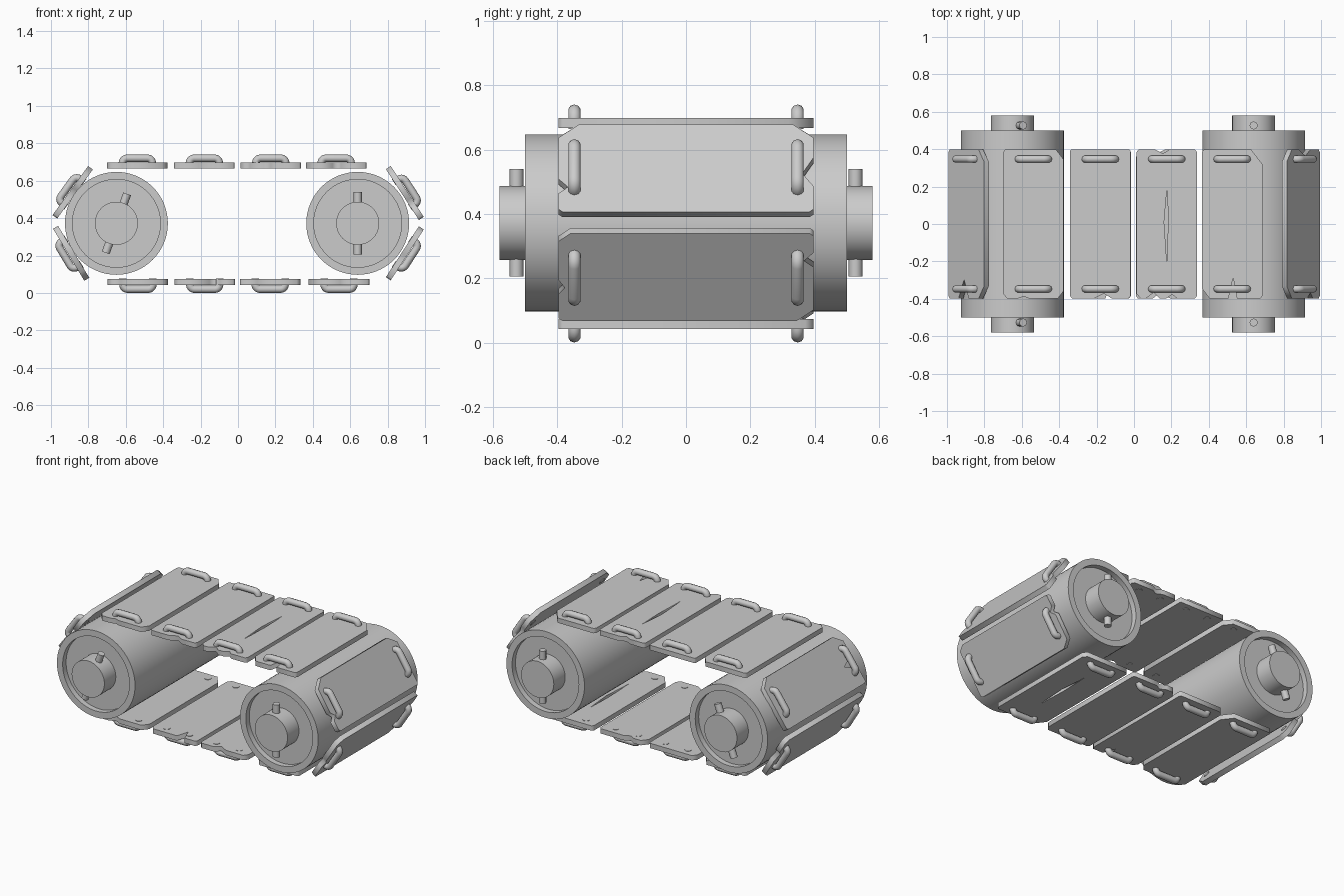
import bpy, bmesh, math
from mathutils import Matrix, Vector

cube = bpy.data.objects.get("Cube")
if cube:
    bpy.data.objects.remove(cube, do_unlink=True)

grey = bpy.data.materials.new("plain_grey")
grey.use_nodes = True
COLOUR = (0.6, 0.6, 0.6, 1)
grey.diffuse_color = COLOUR
grey.node_tree.nodes["Principled BSDF"].inputs["Base Color"].default_value = COLOUR


def add_object(name, data, matrix=Matrix()):
    obj = bpy.data.objects.new(name, data)
    bpy.context.collection.objects.link(obj)
    obj.matrix_world = matrix
    return obj


def finish(obj, smooth_angle=None):
    obj.data.materials.clear()
    obj.data.materials.append(grey)
    if smooth_angle:
        bpy.ops.object.select_all(action='DESELECT')
        obj.select_set(True)
        bpy.context.view_layer.objects.active = obj
        bpy.ops.object.shade_smooth_by_angle(angle=math.radians(smooth_angle))
    return obj


def curve_to_mesh(curve, name, matrix):
    """Turn a curve into a clean closed mesh object."""
    temp = add_object("temp", curve)
    bpy.context.view_layer.update()
    mesh = bpy.data.meshes.new_from_object(
        temp.evaluated_get(bpy.context.evaluated_depsgraph_get()))
    bpy.data.objects.remove(temp, do_unlink=True)
    bm = bmesh.new()
    bm.from_mesh(mesh)
    bmesh.ops.remove_doubles(bm, verts=bm.verts, dist=1e-5)
    bmesh.ops.recalc_face_normals(bm, faces=bm.faces)
    bm.to_mesh(mesh)
    bm.free()
    return add_object(name, mesh, matrix)


def add_spline(curve, points, cyclic):
    spline = curve.splines.new('POLY')
    spline.points.add(len(points) - 1)
    for p, co in zip(spline.points, points):
        p.co = (*co, 1)
    spline.use_cyclic_u = cyclic


# Rollers: lathed drum with recessed ends and a hub
def roller(name, x, pin_tilt):
    half = [(0, .58), (.115, .58), (.115, .465), (.235, .465), (.235, .5), (.275, .5)]
    profile = half + [(r, -y) for r, y in reversed(half)]
    bm = bmesh.new()
    verts = [bm.verts.new((r, y, 0)) for r, y in profile]
    edges = [bm.edges.new(pair) for pair in zip(verts, verts[1:])]
    bmesh.ops.spin(bm, geom=verts + edges, cent=(0, 0, 0), axis=(0, 1, 0),
                   angle=math.tau, steps=64, use_duplicate=False)
    bmesh.ops.remove_doubles(bm, verts=bm.verts, dist=1e-5)
    bmesh.ops.recalc_face_normals(bm, faces=bm.faces)
    mesh = bpy.data.meshes.new(name)
    bm.to_mesh(mesh)
    bm.free()
    centre = Vector((x, 0, .372))
    finish(add_object(name, mesh, Matrix.Translation(centre)), 30)
    # Cross pins through each hub
    for side, y in (("front", -.527), ("back", .527)):
        bm = bmesh.new()
        bmesh.ops.create_cone(bm, cap_ends=True, segments=8, radius1=.022,
                              radius2=.022, depth=.335)
        mesh = bpy.data.meshes.new("pin")
        bm.to_mesh(mesh)
        bm.free()
        place = Matrix.Translation(centre + Vector((0, y, 0)))
        finish(add_object(f"{name}_{side}_pin", mesh,
                          place @ Matrix.Rotation(math.radians(pin_tilt), 4, 'Y')), 50)


roller("right_roller", -.65, 20)
roller("left_roller", .64, 0)


# Planks: chipped outline, optional crack, two grab loops
W, L, T = .162, .397, .031


def outline(corners, front, back):
    """Corner cuts run front-inner, front-outer, back-outer, back-inner."""
    def corner(sx, sy, cut):
        along_x = (sx * (W - cut), sy * L, 0)
        along_y = (sx * W, sy * (L - cut * 1.3), 0)
        return along_x, along_y

    def notches(items, sy):
        pts = []
        for u, width, depth in items:
            pts += [(u - width, sy * L, 0), (u, sy * (L - depth), 0),
                    (u + width * .8, sy * L, 0)]
        return pts

    a, b, c, d = (corner(sx, sy, cut) for (sx, sy), cut in
                  zip(((-1, -1), (1, -1), (1, 1), (-1, 1)), corners))
    return ([a[1], a[0]] + notches(front, -1) + [b[0], b[1], c[1], c[0]]
            + notches(back, 1)[::-1] + [d[0], d[1]])


def plank(name, x, z, tilt, corners, front=(), back=(), crack=False):
    place = Matrix.Translation((x, 0, z)) @ Matrix.Rotation(math.radians(tilt), 4, 'Y')
    board = bpy.data.curves.new(name, 'CURVE')
    board.dimensions = '2D'
    board.fill_mode = 'BOTH'
    board.extrude = T / 2
    add_spline(board, outline(corners, front, back), True)
    if crack:
        add_spline(board, [(0, -.2, 0), (.008, .02, 0), (.002, .2, 0), (-.014, .01, 0)], True)
    finish(curve_to_mesh(board, name, place))

    # Grab loops bent through the board near each end
    for side, y in (("front", -.347), ("back", .347)):
        loop = bpy.data.curves.new("loop", 'CURVE')
        loop.dimensions = '3D'
        loop.bevel_depth = .02
        loop.bevel_resolution = 3
        loop.use_fill_caps = True
        bend = [(.055 + .025 * math.sin(t), y, .013 + .025 * math.cos(t))
                for t in (i * math.pi / 10 for i in range(6))]
        right = bend + [(.08, y, -.018)]
        left = [(-u, v, w) for u, v, w in reversed(right)]
        add_spline(loop, left + right, False)
        finish(curve_to_mesh(loop, f"{name}_{side}_loop", place), 50)


TOP, LOW = .682, .058
# Upper run
plank("top_plank_1", -.538, TOP, 0, (.02, .03, .04, .01), [(-.05, .03, .01)])
plank("top_plank_2", -.18, TOP, 0, (.01, .01, .005, .005), [(.02, .05, .025)])
plank("top_plank_3", .175, TOP, 0, (.02, .01, .01, .01),
      [(-.07, .04, .03), (.03, .03, .02)], [(-.02, .04, .02)], True)
plank("top_plank_4", .525, TOP, 0, (.04, .01, .06, .01), [(.005, .025, .11)])
# Lower run
plank("bottom_plank_1", -.535, LOW, 180, (.03, .02, .01, .05), [(.06, .04, .02)])
plank("bottom_plank_2", -.178, LOW, 180, (.01, .02, .02, .01), [(-.05, .03, .08)])
plank("bottom_plank_3", .172, LOW, 180, (.02, .01, .03, .01), [(.03, .05, .03)], [(.05, .04, .02)])
plank("bottom_plank_4", .54, LOW, 180, (.01, .05, .01, .02), [(-.03, .03, .02)], (), True)
# Boards wrapping around the rollers
plank("right_upper_plank", -.884, .538, -54, (.01, .05, .05, .01), [(-.02, .05, .1)])
plank("right_lower_plank", -.892, .212, -121, (.05, .02, .02, .03), (), [(.03, .04, .03)])
plank("left_upper_plank", .892, .534, 57, (.05, .01, .01, .05), [(.07, .03, .03)], [(.02, .06, .035)])
plank("left_lower_plank", .892, .212, 123, (.03, .01, .04, .01), [(.04, .03, .02)], [(-.06, .03, .03)])
